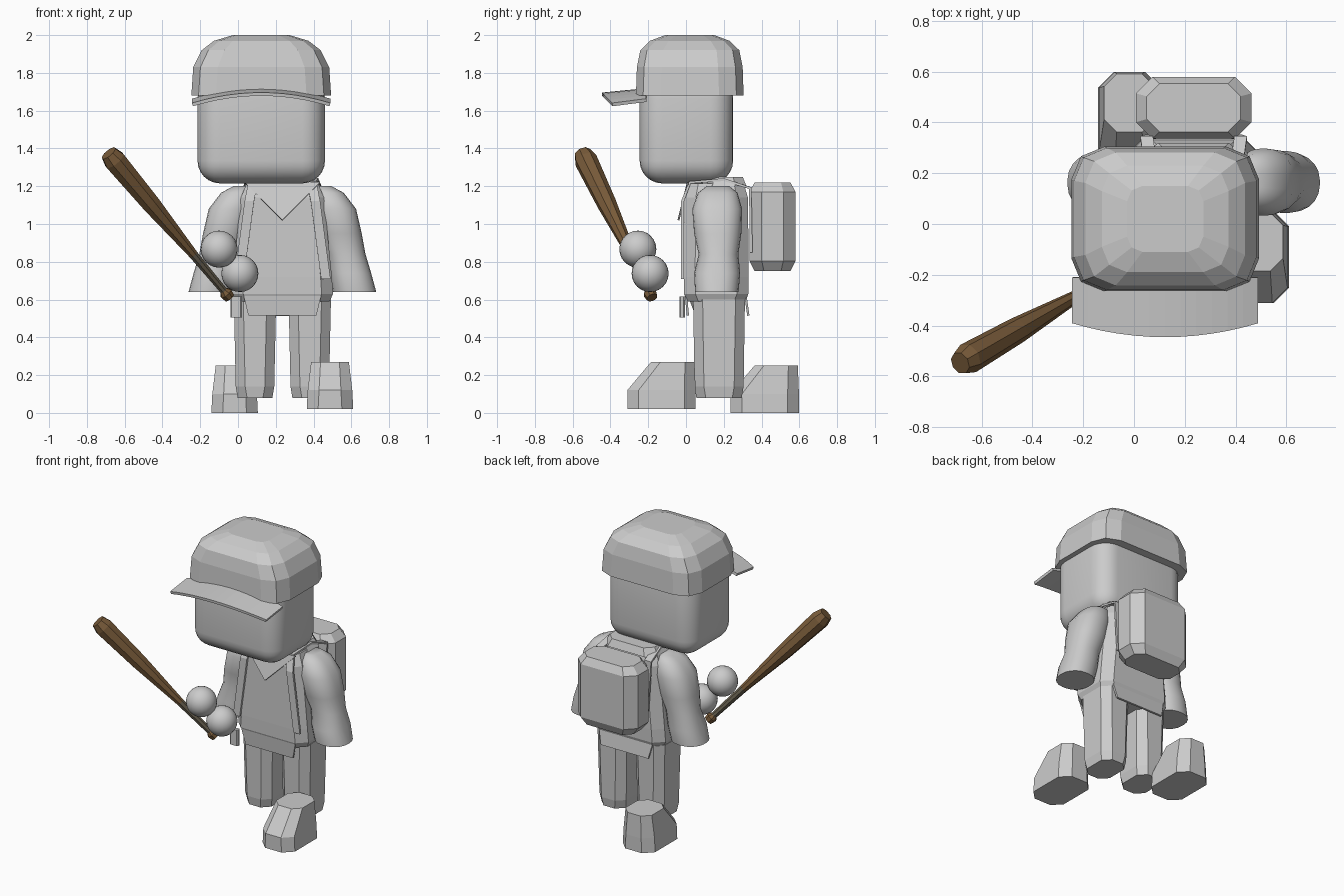
import bpy, bmesh, math
from mathutils import Vector

if "Cube" in bpy.data.objects:
    bpy.data.objects.remove(bpy.data.objects["Cube"])


def material(name, rgb):
    m = bpy.data.materials.new(name)
    m.use_nodes = True
    m.diffuse_color = (*rgb, 1)
    m.node_tree.nodes["Principled BSDF"].inputs["Base Color"].default_value = (*rgb, 1)
    return m


grey = material("plain grey", (0.6, 0.6, 0.6))
wood = material("brown wood", (0.19, 0.105, 0.042))
grip = material("worn grip", (0.13, 0.11, 0.075))
MID = 0.235  # body centre line


def finish(name, bm, mat=grey, smooth=None, thick=0):
    bmesh.ops.recalc_face_normals(bm, faces=bm.faces)
    me = bpy.data.meshes.new(name)
    bm.to_mesh(me)
    bm.free()
    ob = bpy.data.objects.new(name, me)
    bpy.context.collection.objects.link(ob)
    me.materials.append(mat)
    if thick:
        mod = ob.modifiers.new("thickness", "SOLIDIFY")
        mod.thickness = thick
        mod.offset = 0
    if smooth:
        bpy.ops.object.select_all(action="DESELECT")
        ob.select_set(True)
        bpy.context.view_layer.objects.active = ob
        bpy.ops.object.shade_smooth_by_angle(angle=math.radians(smooth))
    return ob


def skin(bm, rings):
    for a, b in zip(rings, rings[1:]):
        for i in range(len(a)):
            j = (i + 1) % len(a)
            bm.faces.new((a[i], a[j], b[j], b[i]))
    bm.faces.new(rings[0][::-1])
    bm.faces.new(rings[-1])


def loft(name, rings, seg=1, smooth=None):
    """Stack of rounded rectangles: (x, y, z, half_x, half_y, corner)."""
    bm = bmesh.new()
    loops = []
    for x, y, z, hx, hy, r in rings:
        loop = []
        for k, (sx, sy) in enumerate(((1, 1), (-1, 1), (-1, -1), (1, -1))):
            for s in range(seg + 1):
                a = (k + s / seg) * math.pi / 2
                loop.append(bm.verts.new((x + sx * (hx - r) + r * math.cos(a),
                                          y + sy * (hy - r) + r * math.sin(a), z)))
        loops.append(loop)
    skin(bm, loops)
    return finish(name, bm, smooth=smooth)


def ribbon(name, rows, thick):
    """Thin sheet through rows of points."""
    bm = bmesh.new()
    vs = [[bm.verts.new(p) for p in row] for row in rows]
    for a, b in zip(vs, vs[1:]):
        for i in range(len(a) - 1):
            bm.faces.new((a[i], a[i + 1], b[i + 1], b[i]))
    return finish(name, bm, thick=thick)


# Head: soft rounded block
bm = bmesh.new()
bmesh.ops.create_cube(bm, size=1)
for v in bm.verts:
    v.co = Vector((0.123, 0.002, 1.5)) + Vector((v.co.x * 0.675, v.co.y * 0.495, v.co.z * 0.57))
bmesh.ops.bevel(bm, geom=bm.edges[:], offset=0.12, segments=6, profile=0.5, affect="EDGES")
finish("head", bm, smooth=40)

# Cap: faceted crown and arched peak
loft("cap_crown", [(0.123, 0.02, z, hx, hy, r) for z, hx, hy, r in (
    (1.68, 0.37, 0.285, 0.13), (1.83, 0.36, 0.28, 0.13), (1.92, 0.315, 0.262, 0.12),
    (1.97, 0.25, 0.21, 0.1), (2.0, 0.15, 0.13, 0.06))], seg=2)
rows = [[], []]
for i in range(13):
    t = i / 6 - 1
    arch = 1 - t * t
    rows[0].append((0.123 + 0.364 * t, -0.21, 1.655 + 0.055 * arch))
    rows[1].append((0.123 + 0.364 * t, -0.39 - 0.055 * arch, 1.632 + 0.055 * arch))
ribbon("cap_peak", rows, 0.018)

# Torso, collar and hips
loft("torso", [(MID, 0.16, z, hx, hy, r) for z, hx, hy, r in (
    (0.59, 0.25, 0.155, 0.06), (0.63, 0.268, 0.17, 0.06), (0.72, 0.262, 0.172, 0.06),
    (1.14, 0.22, 0.168, 0.06), (1.215, 0.19, 0.145, 0.05))])
loft("collar", [(MID, 0.2, 1.2, 0.2, 0.12, 0.06), (MID, 0.2, 1.25, 0.17, 0.1, 0.05)])
loft("hips", [(MID, 0.17, 0.54, 0.2, 0.13, 0.05), (MID, 0.16, 0.62, 0.24, 0.15, 0.05)])
for name, y0, y1 in (("front_flap", 0.0, 0.01), ("back_flap", 0.315, 0.33)):
    ribbon(name, [[(MID - 0.205, y0, 0.62), (MID + 0.205, y0, 0.62)],
                  [(MID - 0.18, y1, 0.515), (MID + 0.18, y1, 0.515)]], 0.012)

# Neckerchief triangle
bm = bmesh.new()
bm.faces.new([bm.verts.new(p) for p in (
    (MID - 0.2, 0.01, 1.22), (MID, -0.04, 1.02), (MID + 0.2, 0.01, 1.22))])
finish("neckerchief", bm, thick=0.01)

# Paired limbs and pack straps
ARM = ((0.455, 0.17, 1.2, 0.04, 0.06), (0.475, 0.168, 1.165, 0.085, 0.105),
       (0.51, 0.165, 1.08, 0.115, 0.132), (0.54, 0.168, 0.95, 0.115, 0.125),
       (0.57, 0.172, 0.84, 0.105, 0.105), (0.595, 0.165, 0.74, 0.11, 0.122),
       (0.617, 0.163, 0.64, 0.115, 0.115))
STRAP = ((0.465, -0.018, 0.71), (0.41, -0.018, 1.12), (0.39, 0.02, 1.22),
         (0.4, 0.2, 1.235), (0.42, 0.34, 1.19), (0.4, 0.345, 0.85))
for side, s in (("left", 1), ("right", -1)):
    loft(side + "_arm", [(MID + s * (x - MID), y, z, hx, hy, min(hx, hy) * 0.9)
                         for x, y, z, hx, hy in ARM], seg=5, smooth=45)
    loft(side + "_leg", [(MID + s * 0.145, 0.175, z, hx, hy, 0.05) for z, hx, hy in (
        (0.08, 0.092, 0.12), (0.14, 0.102, 0.13), (0.6, 0.112, 0.137))])
    ribbon(side + "_strap", [[(MID + s * (x - MID) + w, y, z) for w in (-0.025, 0.025)]
                             for x, y, z in STRAP], 0.015)

# Stepping feet
for name, x, y, z in (("left_foot", 0.487, -0.13, 0.02), ("right_foot", -0.018, 0.417, 0)):
    loft(name, [(x, y, z, 0.123, 0.181, 0.06), (x, y, z + 0.1, 0.118, 0.181, 0.06),
                (x, y + 0.06, z + 0.25, 0.1, 0.115, 0.05)])

# Backpack and hip pouch
loft("backpack", [(MID, 0.458, z, hx, hy, r) for z, hx, hy, r in (
    (0.75, 0.185, 0.095, 0.05), (0.805, 0.228, 0.122, 0.065),
    (1.17, 0.228, 0.122, 0.065), (1.22, 0.185, 0.095, 0.05))])
loft("hip_pouch", [(-0.01, -0.02, 0.505, 0.03, 0.014, 0.006),
                   (-0.01, -0.02, 0.615, 0.03, 0.014, 0.006)])

# Round hands
for name, p in (("right_hand", (-0.1, -0.255, 0.867)), ("left_hand", (0.01, -0.19, 0.738))):
    bm = bmesh.new()
    bmesh.ops.create_uvsphere(bm, u_segments=20, v_segments=12, radius=0.098)
    bmesh.ops.translate(bm, verts=bm.verts, vec=p)
    finish(name, bm, smooth=60)

# Bat: eight-sided taper along a slanted axis
start, end = Vector((-0.045, -0.18, 0.61)), Vector((-0.685, -0.548, 1.375))
turn = (end - start).to_track_quat("Z", "Y")
length = (end - start).length
bm = bmesh.new()
loops = []
for t, r in ((0, 0.03), (0.03, 0.036), (0.05, 0.021), (0.3, 0.026),
             (0.65, 0.052), (0.95, 0.062), (1, 0.046)):
    loops.append([bm.verts.new(start + turn @ Vector((
        r * math.cos(k * math.pi / 4), r * math.sin(k * math.pi / 4), t * length)))
        for k in range(8)])
skin(bm, loops)
bat = finish("bat", bm, wood)
bat.data.materials.append(grip)
axis = (end - start).normalized()
for f in bat.data.polygons:
    along = (f.center - start).dot(axis) / length
    f.material_index = 1 if 0.05 < along < 0.25 else 0
